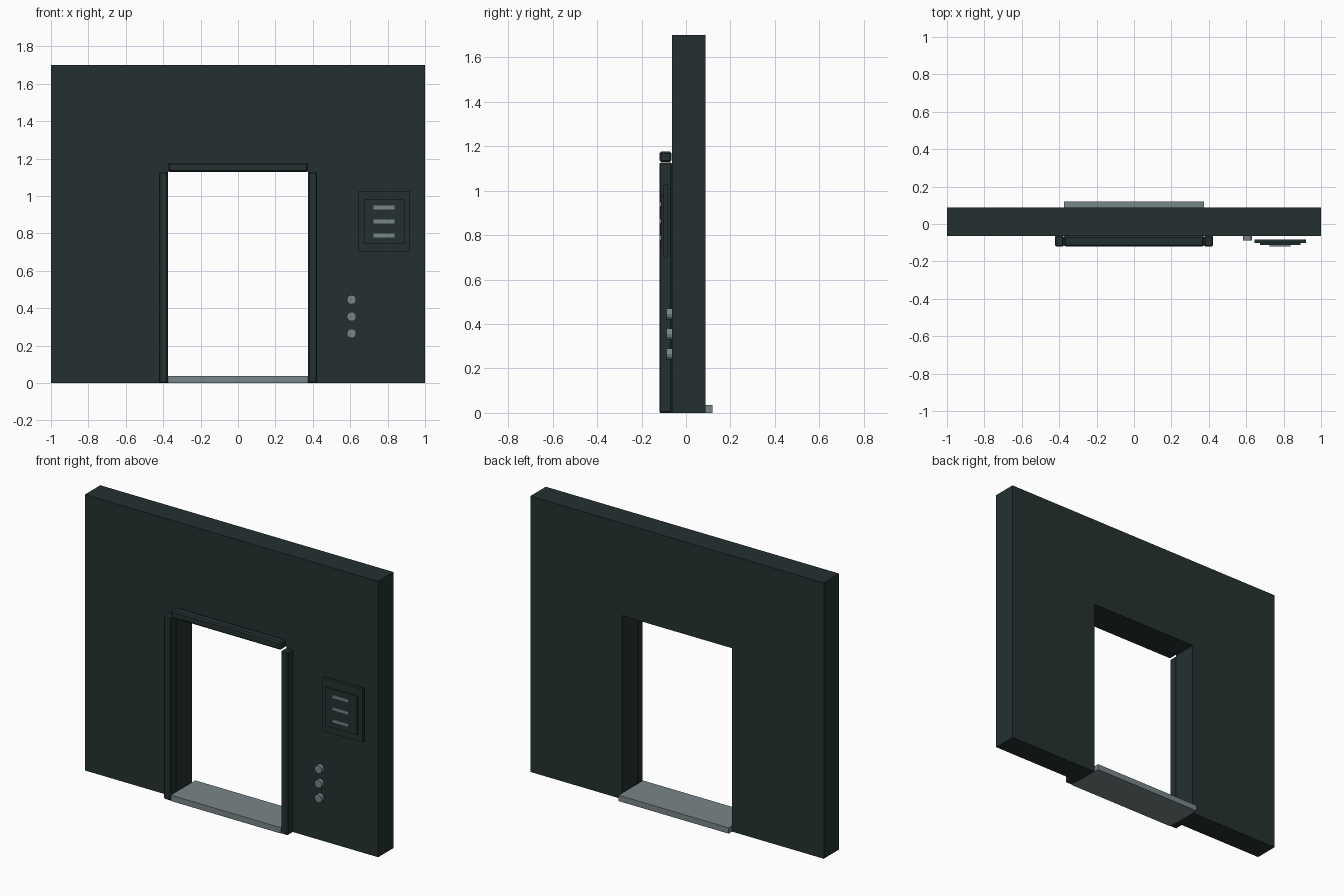
import bpy, bmesh, math
from mathutils import Matrix

if "Cube" in bpy.data.objects:
    bpy.data.objects.remove(bpy.data.objects["Cube"])


def material(name, rgb):
    m = bpy.data.materials.new(name)
    m.diffuse_color = (*rgb, 1)
    m.use_nodes = True
    m.node_tree.nodes["Principled BSDF"].inputs["Base Color"].default_value = m.diffuse_color
    return m


DARK = material("dark slate", (0.018, 0.030, 0.030))
STEEL = material("grey steel", (0.19, 0.24, 0.25))


def finish(name, bm, mat):
    bmesh.ops.recalc_face_normals(bm, faces=bm.faces)
    me = bpy.data.meshes.new(name)
    bm.to_mesh(me)
    bm.free()
    me.materials.append(mat)
    ob = bpy.data.objects.new(name, me)
    bpy.context.collection.objects.link(ob)
    return ob


def box(name, x, y, z, mat, bevel=0):
    bm = bmesh.new()
    bmesh.ops.create_cube(bm, size=1)
    for v in bm.verts:
        for i, (a, b) in enumerate((x, y, z)):
            v.co[i] = a if v.co[i] < 0 else b
    if bevel:
        bmesh.ops.bevel(bm, geom=bm.edges[:], offset=bevel, segments=1, affect='EDGES')
    return finish(name, bm, mat)


# Wall with doorway, extruded from its front outline
W, D, H, DH = 1.0, 0.375, 1.70, 1.13
bm = bmesh.new()
outline = [(-W, 0), (-D, 0), (-D, DH), (D, DH), (D, 0), (W, 0), (W, H), (-W, H)]
face = bm.faces.new([bm.verts.new((x, -0.063, z)) for x, z in outline])
ext = bmesh.ops.extrude_face_region(bm, geom=[face])
moved = [g for g in ext["geom"] if isinstance(g, bmesh.types.BMVert)]
bmesh.ops.translate(bm, verts=moved, vec=(0, 0.15, 0))
finish("wall", bm, DARK)

# Door frame
for side, x in (("left", (-0.423, -D)), ("right", (D, 0.423))):
    box(side + "_jamb", x, (-0.12, -0.063), (0, 1.127), DARK, 0.006)
box("lintel", (-D, D), (-0.119, -0.065), (1.128, 1.176), DARK, 0.008)

# Threshold
box("threshold", (-D, D), (-0.118, 0.12), (0, 0.036), STEEL)

# Control panel with three bars
box("panel_plate", (0.643, 0.92), (-0.102, -0.082), (0.70, 1.027), DARK)
box("panel_screen", (0.675, 0.89), (-0.113, -0.098), (0.743, 0.98), DARK)
for i in range(3):
    z = 0.788 + 0.075 * i
    box(f"panel_bar_{i + 1}", (0.725, 0.836), (-0.12, -0.110), (z - 0.01, z + 0.01), STEEL)

# Round buttons
for i in range(3):
    bm = bmesh.new()
    bmesh.ops.create_cone(bm, cap_ends=True, segments=12, radius1=0.025, radius2=0.025, depth=0.026,
                          matrix=Matrix.Translation((0.607, -0.074, 0.265 + 0.09 * i))
                          @ Matrix.Rotation(math.pi / 2, 4, 'X'))
    finish(f"button_{i + 1}", bm, STEEL)
